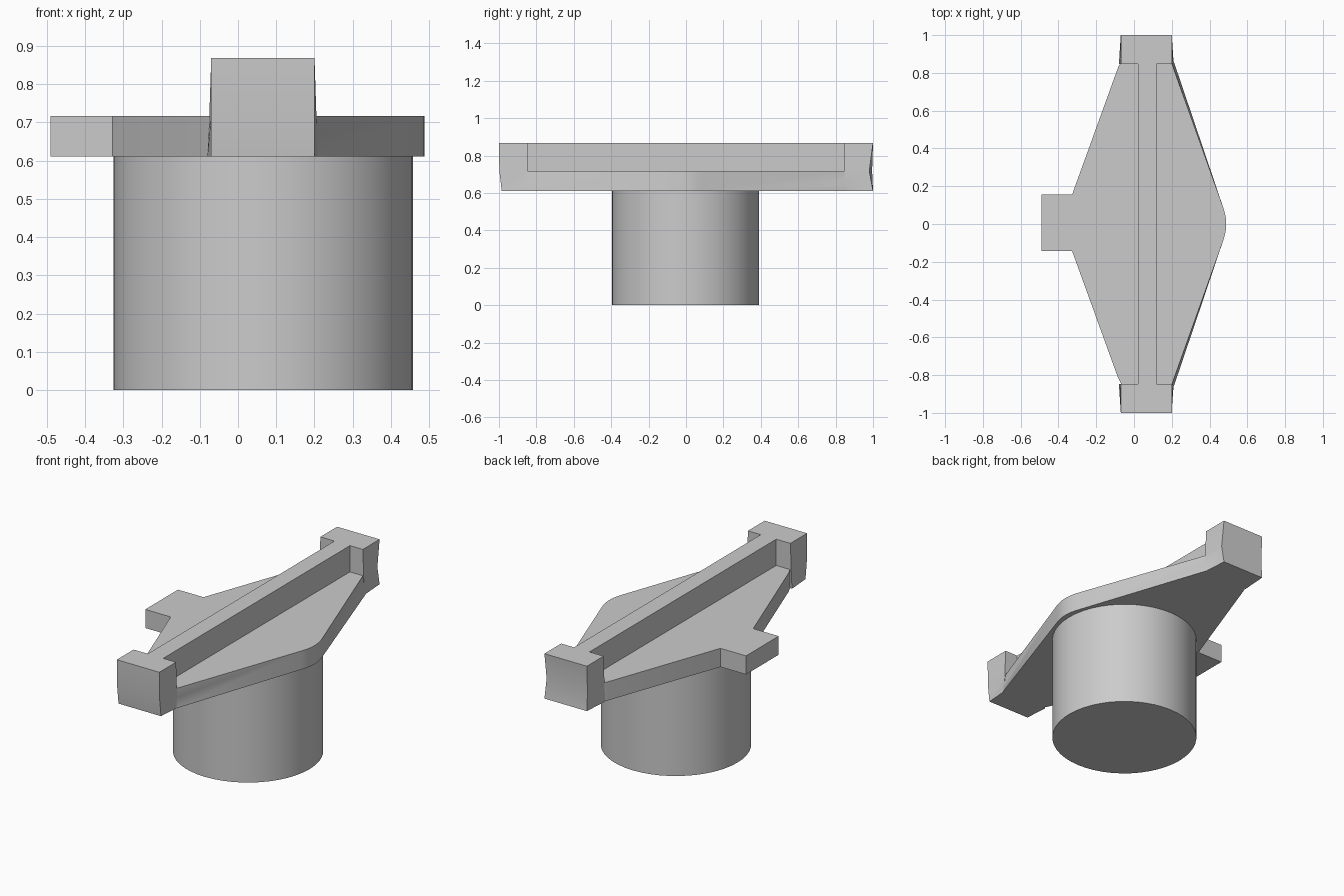
import bpy, bmesh, math

cube = bpy.data.objects.get("Cube")
if cube:
    bpy.data.objects.remove(cube, do_unlink=True)

grey = bpy.data.materials.new("plain grey")
grey.use_nodes = True
colour = (0.6, 0.6, 0.6, 1)
grey.diffuse_color = colour
grey.node_tree.nodes["Principled BSDF"].inputs["Base Color"].default_value = colour

BASE, DECK, TOP = 0.61, 0.717, 0.868


def loft(name, levels):
    """Closed solid through matching outlines, given as (z, points) from low to high."""
    bm = bmesh.new()
    rings = [[bm.verts.new((x, y, z)) for x, y in pts] for z, pts in levels]
    n = len(rings[0])
    for low, high in zip(rings, rings[1:]):
        for i in range(n):
            j = (i + 1) % n
            bm.faces.new((low[i], low[j], high[j], high[i]))
    bm.faces.new(rings[0][::-1])
    bm.faces.new(rings[-1])
    bmesh.ops.recalc_face_normals(bm, faces=bm.faces)
    mesh = bpy.data.meshes.new(name)
    bm.to_mesh(mesh)
    bm.free()
    mesh.materials.append(grey)
    obj = bpy.data.objects.new(name, mesh)
    bpy.context.collection.objects.link(obj)
    return obj


def smooth(obj):
    bpy.ops.object.select_all(action="DESELECT")
    obj.select_set(True)
    bpy.context.view_layer.objects.active = obj
    bpy.ops.object.shade_smooth_by_angle(angle=math.radians(25))


# Round plug below the flange
bpy.ops.mesh.primitive_cylinder_add(vertices=48, radius=0.392, depth=BASE,
                                    location=(0.066, -0.003, BASE / 2))
plug = bpy.context.object
plug.name = "plug"
plug.data.materials.append(grey)
smooth(plug)


# Diamond flange with a rounded nose and a side tab
def flange_outline(flare):
    nose = [(0.468, 0.1), (0.479, 0.066), (0.486, 0.033)]
    half = nose[::-1] + [(0.2 + flare, 0.85 + flare / 2), (0.18, 0.9), (-0.04, 0.9)]
    right = [(x, -y) for x, y in half[::-1]]
    left = [(-0.082, 0.835), (-0.328, 0.155), (-0.49, 0.155),
            (-0.49, -0.142), (-0.328, -0.142), (-0.086, -0.81)]
    return right + [(0.488, 0)] + half + left


flange = loft("flange", [(BASE, flange_outline(0.012)), (DECK, flange_outline(0))])


# Raised rail joining the two end blocks, seen from above as an I shape
def rail_outline(front, back_right, back_left, flare):
    x0, x1, y = -0.07, 0.2, 0.848
    return [(x0, -front), (x1, -front), (x1 + flare, -y), (0.118, -y),
            (0.118, y), (x1 + flare, y), (x1, back_right), (x0, back_left),
            (x0 - flare, y), (0.02, y), (0.02, -y), (x0 - flare, -y)]


rail = loft("rail", [(BASE, rail_outline(0.985, 1, 1, 0.01)),
                     (DECK, rail_outline(0.998, 0.98, 0.995, 0.005)),
                     (TOP, rail_outline(1, 1, 1, 0))])

# Merge the rail into the flange
union = flange.modifiers.new("union", "BOOLEAN")
union.operation = "UNION"
union.solver = "EXACT"
union.object = rail
bpy.context.view_layer.objects.active = flange
bpy.ops.object.modifier_apply(modifier=union.name)
bpy.data.objects.remove(rail, do_unlink=True)
smooth(flange)
